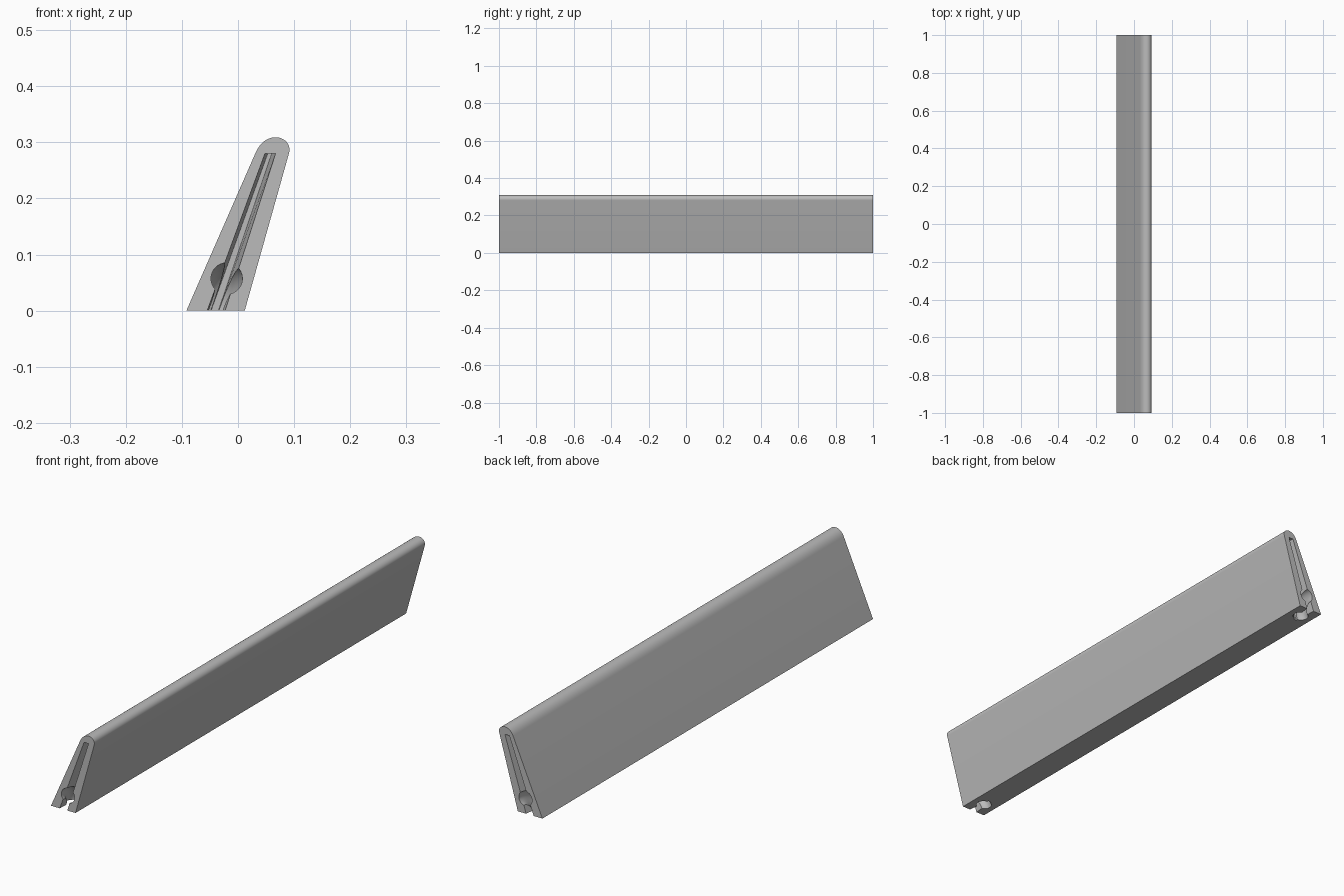
import bpy
import bmesh
import math
from mathutils import Vector
from mathutils.geometry import interpolate_bezier

cube = bpy.data.objects.get("Cube")
if cube:
    bpy.data.objects.remove(cube, do_unlink=True)

grey = bpy.data.materials.new("plain grey")
grey.use_nodes = True
colour = (0.5, 0.5, 0.5, 1)
grey.diffuse_color = colour
grey.node_tree.nodes["Principled BSDF"].inputs["Base Color"].default_value = colour


def loft(name, near, far, y_near, y_far):
    """Solid between two outlines of (x, z) points."""
    bm = bmesh.new()
    a = [bm.verts.new((x, y_near, z)) for x, z in near]
    b = [bm.verts.new((x, y_far, z)) for x, z in far]
    bm.faces.new(a)
    bm.faces.new(b[::-1])
    n = len(a)
    for i in range(n):
        j = (i + 1) % n
        bm.faces.new((a[i], b[i], b[j], a[j]))
    bmesh.ops.recalc_face_normals(bm, faces=bm.faces)
    mesh = bpy.data.meshes.new(name)
    bm.to_mesh(mesh)
    bm.free()
    obj = bpy.data.objects.new(name, mesh)
    bpy.context.collection.objects.link(obj)
    mesh.materials.append(grey)
    return obj


def curve(*points):
    pts = [Vector((x, 0, z)) for x, z in points]
    return [(p.x, p.z) for p in interpolate_bezier(*pts, 14)]


# Leaning body with a rounded crest
crest = curve((0.091, 0.281), (0.095, 0.295), (0.084, 0.309), (0.067, 0.309))
crest += curve((0.067, 0.309), (0.053, 0.309), (0.040, 0.300), (0.032, 0.283))[1:]
outline = [(-0.092, 0), (0.012, 0)] + crest
body = loft("leaning_body", outline, outline, -1, 1)


def slot_outline(left, right, top_left, top_right, top=0.28, low=-0.02):
    """Tapered slot, carried a little below the base."""
    def below(x, x_top):
        return x + (x_top - x) * low / top
    return [(below(left, top_left), low), (below(right, top_right), low),
            (top_right, top), (top_left, top)]


# Tapered slot and curved channel in each end
mouth = slot_outline(-0.055, -0.023, 0.048, 0.067)
floor = slot_outline(-0.048, -0.035, 0.053, 0.060)
lean = math.radians(20)
cutters = []
for side in (-1, 1):
    end = "front" if side < 0 else "back"
    cutters.append(loft(end + "_slot_cutter", mouth, floor, side * 1.001, side * 0.905))
    bpy.ops.mesh.primitive_torus_add(
        major_radius=0.061, minor_radius=0.028, major_segments=64, minor_segments=32,
        location=(-0.041, side, 0), rotation=(0, math.pi / 2 + lean, 0))
    channel = bpy.context.object
    channel.name = end + "_channel_cutter"
    channel.data.materials.append(grey)
    cutters.append(channel)

for cutter in cutters:
    cutter.hide_render = True
    cut = body.modifiers.new(cutter.name, 'BOOLEAN')
    cut.operation = 'DIFFERENCE'
    cut.solver = 'EXACT'
    cut.object = cutter

bpy.ops.object.select_all(action='DESELECT')
body.select_set(True)
bpy.context.view_layer.objects.active = body
for modifier in list(body.modifiers):
    bpy.ops.object.modifier_apply(modifier=modifier.name)
for cutter in cutters:
    bpy.data.objects.remove(cutter, do_unlink=True)
bpy.ops.object.shade_smooth_by_angle(angle=math.radians(30))
